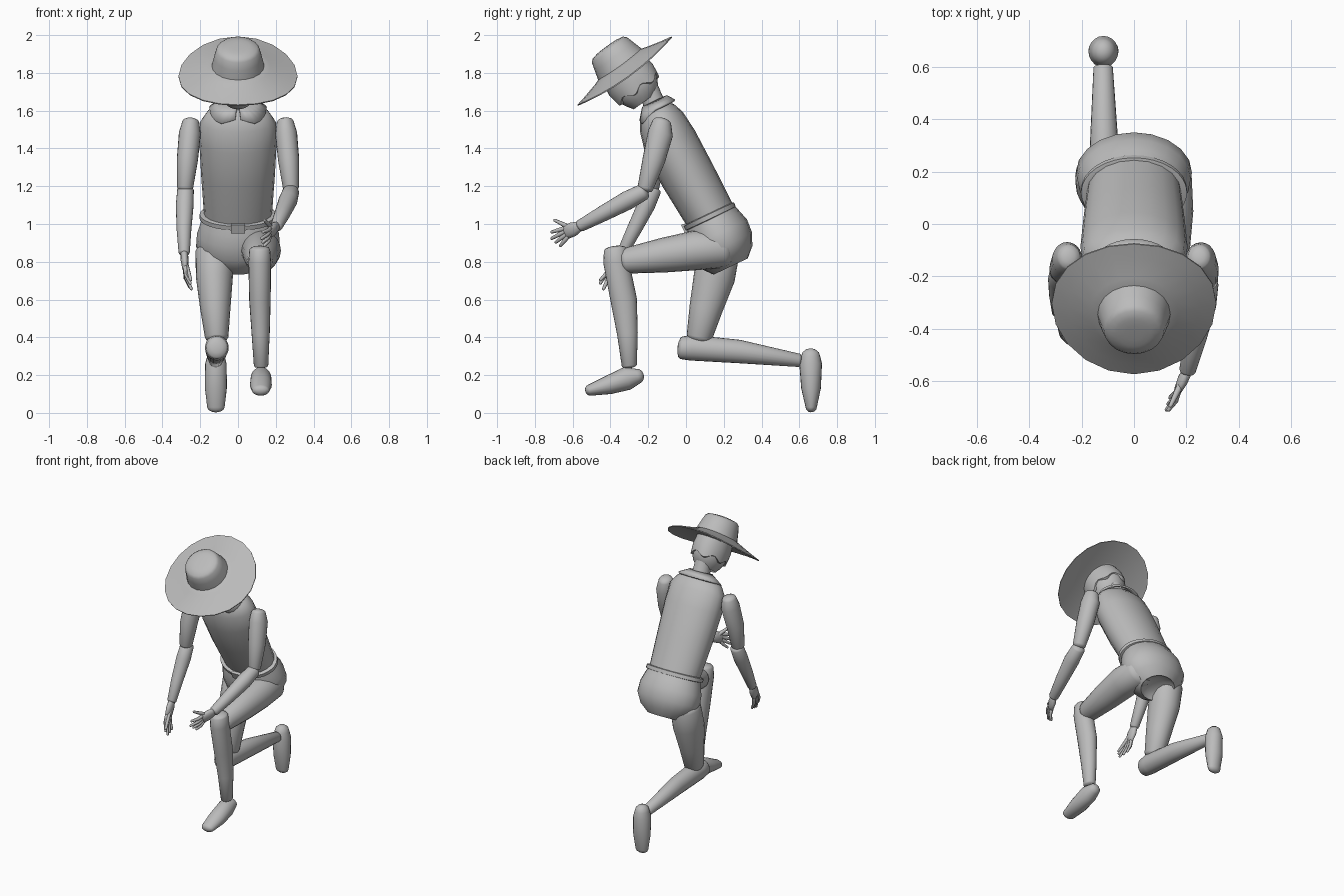
import bpy, bmesh, math
from mathutils import Vector, Matrix

cube = bpy.data.objects.get("Cube")
if cube:
    bpy.data.objects.remove(cube, do_unlink=True)

# Single clay colour
clay = bpy.data.materials.new("clay_grey")
clay.use_nodes = True
colour = (0.5, 0.5, 0.5, 1)
clay.diffuse_color = colour
clay.node_tree.nodes["Principled BSDF"].inputs["Base Color"].default_value = colour
SIDES = 20
parts = []


def finish(name, bm):
    bmesh.ops.recalc_face_normals(bm, faces=bm.faces)
    mesh = bpy.data.meshes.new(name)
    bm.to_mesh(mesh)
    bm.free()
    mesh.materials.append(clay)
    obj = bpy.data.objects.new(name, mesh)
    bpy.context.collection.objects.link(obj)
    parts.append(obj)
    return obj


def loft(name, rings, cap=0.5, sides=SIDES, axis=None):
    """Closed tube through rings of (x, y, z, half width, half depth), with domed ends."""
    rings = [(Vector(r[:3]), r[3], r[-1]) for r in rings]
    t = (axis or rings[-1][0] - rings[0][0]).normalized()
    u = (Vector((1, 0, 0)) - t * t.x).normalized()
    v = t.cross(u)

    def dome(ring, sign):
        c, a, b = ring
        out = []
        for deg in (30, 60, 80):
            s, k = math.sin(math.radians(deg)), math.cos(math.radians(deg))
            out.append((c + t * sign * s * min(a, b) * cap, a * k, b * k))
        return out

    if cap:
        rings = dome(rings[0], -1)[::-1] + rings + dome(rings[-1], 1)
    bm = bmesh.new()
    loops = []
    for c, a, b in rings:
        angles = [math.tau * i / sides for i in range(sides)]
        loops.append([bm.verts.new(c + u * a * math.cos(q) + v * b * math.sin(q)) for q in angles])
    for lo, hi in zip(loops, loops[1:]):
        for i in range(sides):
            j = (i + 1) % sides
            bm.faces.new((lo[i], lo[j], hi[j], hi[i]))
    bm.faces.new(loops[0])
    bm.faces.new(loops[-1])
    return finish(name, bm)


def tilted(cy, cz, degrees):
    """Leaning frame: returns its axis, its depth direction and a ring maker."""
    a = math.radians(degrees)
    n = Vector((0, -math.sin(a), math.cos(a)))
    d = Vector((0, math.cos(a), math.sin(a)))
    origin = Vector((0, cy, cz))
    return n, d, origin, lambda h, w, r, shift=0: (*(origin + n * h + d * shift), w, r)


# Torso and pelvis
lean, depth, waist, _ = tilted(0.125, 1.05, 25.5)
loft("torso", [(0, .125, 1.05, .18, .135), (0, .01, 1.255, .195, .145),
               (0, -.085, 1.435, .205, .145), (0, -.13, 1.54, .2, .125),
               (0, -.152, 1.59, .165, .1), (0, -.165, 1.62, .11, .07)], cap=.2, axis=lean)
loft("pelvis", [(0, .125, 1.05, .182, .135), (0, .145, 1.0, .2, .155),
                (0, .17, .95, .217, .17), (0, .197, .88, .222, .17),
                (0, .22, .82, .185, .145), (0, .237, .775, .12, .1)], cap=.4, axis=lean)

# Belt and buckle
_, _, _, ring = tilted(.125, 1.04, 25.5)
loft("belt", [ring(-.016, .186, .136), ring(-.012, .203, .148),
              ring(.012, .203, .148), ring(.016, .186, .136)], cap=0, axis=lean, sides=32)
bm = bmesh.new()
bmesh.ops.create_cube(bm, size=1)
bmesh.ops.transform(bm, verts=bm.verts, matrix=Matrix.Translation(waist - depth * .15 - lean * .01)
                    @ Matrix.Rotation(math.radians(25.5), 4, "X") @ Matrix.Diagonal((.075, .02, .05, 1)))
finish("belt_buckle", bm)

# Neck and collar
loft("neck", [(0, -.155, 1.6, .062), (0, -.185, 1.68, .055), (0, -.21, 1.74, .055)], cap=0)
loft("neck_band", [(0, -.15, 1.62, .08, .072), (0, -.163, 1.65, .075, .066)], cap=0, axis=lean)
_, _, base, _ = tilted(-.155, 1.625, 25.5)
bm = bmesh.new()
strip = []
steps = 28
for i in range(steps + 1):
    q = math.radians(-85 + 350 * i / steps)
    out = Vector((math.cos(q), 0, 0)) + depth * math.sin(q)
    point = max(0, 1 - abs(abs(i / steps - .5) - .42) * 8)
    inner = base + lean * .025 + Vector((out.x * .075, 0, 0)) + (out - Vector((out.x, 0, 0))) * .068
    outer = base + Vector((out.x * (.15 + .03 * point), 0, 0)) + (out - Vector((out.x, 0, 0))) * (.098 + .03 * point)
    outer -= lean * (.015 + .04 * point)
    strip.append((bm.verts.new(inner), bm.verts.new(outer)))
for (a, b), (c, d) in zip(strip, strip[1:]):
    bm.faces.new((a, b, d, c))
solid = finish("collar", bm).modifiers.new("thickness", "SOLIDIFY")
solid.thickness = .012
solid.offset = 0

# Head, hair and hat share one leaning frame
n, d, hat_centre, ring = tilted(-.326, 1.812, 36)
loft("head", [ring(.02, .11, .125), ring(-.06, .115, .135), ring(-.12, .108, .125),
              ring(-.165, .09, .1), ring(-.195, .066, .07, -.01)], cap=.5, axis=n)
hair = loft("hair", [ring(-.128, .09, .1), ring(-.122, .115, .133), ring(-.06, .121, .142),
                     ring(.02, .115, .13)], cap=0, axis=n, sides=40)
for vert in hair.data.vertices:
    local = vert.co - hat_centre
    if local.dot(n) < -.1:
        vert.co += n * .014 * math.sin(6 * math.atan2(local.dot(d), local.x))
loft("hat_crown", [ring(.0, .146, .15), ring(.03, .14, .145), ring(.09, .127, .128),
                   ring(.135, .115, .115), ring(.15, .1, .1), ring(.156, .07, .07)],
     cap=.05, axis=n)
brim = loft("hat_brim", [ring(.0, .1, .1), ring(-.004, .25, .25), ring(-.006, .315, .308), ring(0, .315, .308),
                         ring(.012, .25, .25), ring(.032, .17, .17), ring(.042, .135, .14)],
            cap=0, axis=n)
for vert in brim.data.vertices:
    vert.co -= n * .035 * (vert.co.x / .31) ** 2

# Arms
for side, x, elbow_y in (("left", 1, -.215), ("right", -1, -.185)):
    loft(side + "_upper_arm", [(x * .25, -.127, 1.54, .045, .05), (x * .255, -.135, 1.48, .058, .067),
                               (x * .268, -.17, 1.34, .056, .06), (x * .28, elbow_y, 1.19, .042)])
loft("left_forearm", [(.28, -.225, 1.17, .044), (.265, -.31, 1.125, .05),
                      (.235, -.44, 1.055, .042), (.205, -.56, .99, .032)])
loft("right_forearm", [(-.278, -.175, 1.18, .044), (-.282, -.21, 1.1, .047),
                       (-.286, -.275, .97, .039), (-.285, -.335, .85, .03)])


# Hands: flat palm, four spread fingers and a thumb
def hand(side, wrist, knuckle, tip, spread, thumb):
    wrist, knuckle, tip, spread = map(Vector, (wrist, knuckle, tip, spread))
    middle = (wrist + knuckle) / 2
    loft(side + "_palm", [(*wrist, .02, .026), (*middle, .021, .038), (*knuckle, .015, .036)], sides=12)
    for i in range(4):
        k = i / 1.5 - 1
        start = knuckle + spread * k * .65
        end = tip + spread * k * 1.2 - (tip - knuckle) * .25 * abs(k - .3)
        bend = (start + end) / 2 + Vector((.008 if side == "left" else -.008, 0, 0))
        loft(f"{side}_finger_{i + 1}", [(*start, .012), (*bend, .011), (*end, .008)], cap=1, sides=8)
    loft(side + "_thumb", [(*middle, .015), (*(middle * .5 + Vector(thumb) * .5), .012),
                           (*thumb, .008)], cap=1, sides=8)


hand("left", (.205, -.56, .99), (.168, -.635, .955), (.125, -.705, .91), (0, -.015, .033), (.14, -.695, 1.02))
hand("right", (-.285, -.335, .85), (-.28, -.38, .765), (-.247, -.425, .65), (0, -.03, .014), (-.25, -.452, .705))

# Left leg, bent with the knee raised
loft("left_thigh", [(.12, .2, .87, .1), (.122, .05, .86, .105), (.12, -.12, .835, .092),
                    (.115, -.32, .805, .068)])
loft("left_shin", [(.115, -.375, .865, .055, .06), (.115, -.37, .8, .06, .068),
                   (.116, -.33, .6, .057, .07), (.12, -.31, .42, .048, .055), (.122, -.3, .25, .038, .04)], cap=.35)
loft("left_foot", [(.122, -.255, .195, .042, .04), (.122, -.31, .183, .055, .062),
                   (.121, -.41, .148, .058, .05), (.12, -.51, .12, .046, .03)], cap=.8)

# Right leg, kneeling with the shin trailing behind
loft("right_thigh", [(-.125, .185, .86, .1), (-.125, .15, .72, .098, .11),
                     (-.12, .105, .55, .08, .088), (-.113, .07, .4, .062, .068)])
loft("right_shin", [(-.112, -.025, .345, .057, .06), (-.112, .03, .345, .063, .068),
                    (-.114, .28, .325, .056, .062), (-.118, .6, .278, .037, .035)], cap=.35)
loft("right_foot", [(-.117, .66, .3, .046, .05), (-.117, .66, .26, .057, .06),
                    (-.117, .662, .13, .058, .052), (-.117, .663, .03, .046, .03)], cap=.9)

# Smooth shading with crisp hard edges
for obj in parts:
    obj.select_set(True)
bpy.context.view_layer.objects.active = parts[0]
bpy.ops.object.shade_smooth_by_angle(angle=math.radians(45))
